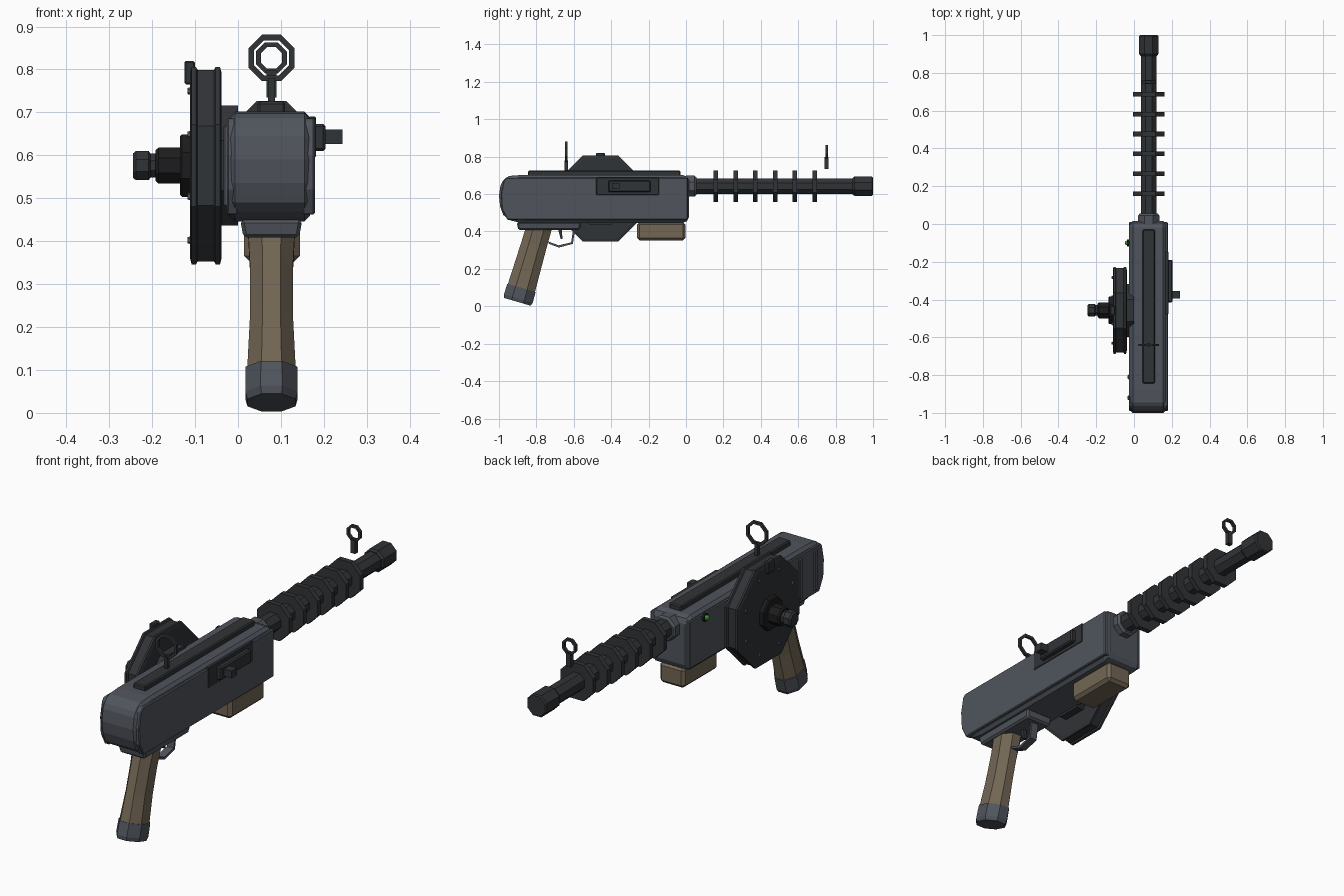
import bpy, bmesh
from math import pi, cos, sin
from mathutils import Vector as V

if "Cube" in bpy.data.objects:
    bpy.data.objects.remove(bpy.data.objects["Cube"])


def mat(name, r, g, b):
    m = bpy.data.materials.new(name)
    m.diffuse_color = (r, g, b, 1)
    m.use_nodes = True
    m.node_tree.nodes["Principled BSDF"].inputs["Base Color"].default_value = m.diffuse_color
    return m


STEEL = mat("steel", .08, .09, .108)
DARK = mat("dark_steel", .03, .033, .037)
BLACK = mat("black", .012, .012, .013)
TAN = mat("tan_grip", .17, .135, .09)
GREEN = mat("green_lamp", .1, .7, .05)
CX, BZ = .078, .642            # barrel axis


def finish(name, bm, m, bevel=0):
    bmesh.ops.recalc_face_normals(bm, faces=bm.faces)
    me = bpy.data.meshes.new(name)
    bm.to_mesh(me)
    bm.free()
    ob = bpy.data.objects.new(name, me)
    bpy.context.collection.objects.link(ob)
    me.materials.append(m)
    if bevel:
        b = ob.modifiers.new("bevel", 'BEVEL')
        b.width, b.segments, b.limit_method = bevel, 1, 'ANGLE'
    return ob


def loft(name, rings, m, closed=False, bevel=0):
    """Skin a list of point rings; closed joins the last to the first."""
    bm = bmesh.new()
    vs = [[bm.verts.new(p) for p in r] for r in rings]
    n = len(vs[0])
    pairs = list(zip(vs, vs[1:])) + ([(vs[-1], vs[0])] if closed else [])
    for a, b in pairs:
        for i in range(n):
            j = (i + 1) % n
            bm.faces.new((a[i], a[j], b[j], b[i]))
    if not closed:
        bm.faces.new(vs[0])
        bm.faces.new(vs[-1])
    return finish(name, bm, m, bevel)


def ngon(c, u, v, n=8):
    """Flat-topped polygon; u and v hold the half widths."""
    k = 1 / cos(pi / n)
    return [V(c) + k * (cos(a) * V(u) + sin(a) * V(v))
            for a in (2 * pi * (i + .5) / n for i in range(n))]


def turned(name, axis, c, sections, m, n=8, closed=False):
    """Faceted lathe part: sections are (position along axis, radius)."""
    d = V((1, 0, 0)) if axis == 'X' else V((0, 1, 0))
    u = V((0, 1, 0)) if axis == 'X' else V((1, 0, 0))
    return loft(name, [ngon(V(c) + d * t, u * r, V((0, 0, r)), n) for t, r in sections], m, closed)


def box(name, x, y, z, m, bevel=0, shrink=0):
    """Box from ranges; shrink insets the bottom."""
    def ring(h, s):
        return [(x[0] + s, y[0] + s, h), (x[1] - s, y[0] + s, h),
                (x[1] - s, y[1] - s, h), (x[0] + s, y[1] - s, h)]
    return loft(name, [ring(z[0], shrink), ring(z[1], 0)], m, bevel=bevel)


def side_profile(name, pts, x0, x1, m, bevel=0):
    return loft(name, [[(x, y, z) for y, z in pts] for x in (x0, x1)], m, bevel=bevel)


# receiver with rounded tail, and the raised side plates
tail = [(-.88, .702), (-.945, .697), (-.975, .68), (-.992, .645), (-1, .59),
        (-.994, .535), (-.978, .49), (-.945, .46), (-.88, .446)]
side_profile("receiver", tail + [(-.005, .446), (.016, .465), (.016, .685), (-.005, .702)],
             -.02, .168, STEEL, .014)
plate = [(-.975, .672), (-.96, .686), (.01, .686), (.01, .462), (-.955, .462), (-.985, .52), (-.99, .6)]
side_profile("right_side_plate", plate, .15, .179, STEEL, .004)
side_profile("left_side_plate", plate, -.026, 0, STEEL, .004)
for i, y in enumerate((-.92, -.81)):
    box(f"rear_rib_{i}", (-.034, 0), (y - .012, y + .012), (.48, .67), STEEL, .004)
box("top_rail", (.046, .11), (-.845, -.03), (.69, .725), DARK, .005)

# barrel, collar, muzzle and cooling fins
turned("barrel", 'Y', (CX, 0, BZ), [(0, .041), (.92, .041)], DARK)
turned("barrel_collar", 'Y', (CX, 0, BZ), [(0, .056), (.045, .056), (.055, .048)], STEEL)
turned("muzzle", 'Y', (CX, 0, BZ), [(.89, .044), (.9, .051), (.994, .051), (1, .046)], DARK)
for i in range(6):
    y = .16 + i * .1055
    turned(f"cooling_fin_{i}", 'Y', (CX, y, BZ), [(-.012, .084), (.012, .084)], DARK)


# ring sights
def sight(name, y, ro, ri, z0, t, w):
    turned(name + "_ring", 'Y', (CX, y, .827), [(-t, ri), (-t, ro), (t, ro), (t, ri)], DARK, closed=True)
    box(name + "_stem", (CX - w, CX + w), (y - t * 1.6, y + t * 1.6), (z0, .828 - (ro + ri) / 2), DARK)


sight("rear_sight", -.64, .054, .041, .715, .006, .008)
sight("front_sight", .752, .036, .025, .735, .007, .012)

# drum magazine with hub, winding knob, rivets and tab
DC = (0, -.457, .576)
turned("drum", 'X', DC, [(-.112, .215), (-.108, .23), (-.098, .23), (-.094, .223), (-.056, .223),
                         (-.052, .23), (-.042, .23), (-.038, .215)], DARK)
turned("drum_mount", 'X', DC, [(-.045, .14), (0, .14)], DARK)
turned("drum_hub", 'X', DC, [(-.135, .068), (-.13, .073), (-.1, .073)], BLACK)
turned("hub_neck", 'X', DC, [(-.192, .036), (-.185, .042), (-.13, .042)], BLACK)
turned("winding_knob", 'X', DC, [(-.245, .028), (-.238, .034), (-.208, .034), (-.204, .028), (-.19, .028)], DARK)
for i in range(8):
    a = 2 * pi * (i + .5) / 8
    turned(f"drum_rivet_{i}", 'X', (0, DC[1] + .188 * cos(a), DC[2] + .188 * sin(a)),
           [(-.118, .006), (-.11, .008)], STEEL, 6)
box("drum_tab", (-.125, -.1), (-.482, -.434), (.765, .82), DARK, .004)

# charging block and handle
box("ejection_plate", (.165, .182), (-.48, -.145), (.595, .69), DARK, .003)
box("charging_block", (.17, .204), (-.415, -.19), (.61, .673), DARK, .006)
box("charging_handle", (.2, .243), (-.395, -.355), (.626, .66), DARK)

# status lamp on the left side
turned("lamp_socket", 'X', (0, -.1, .667), [(-.036, .018), (0, .018)], BLACK)
turned("lamp", 'X', (0, -.1, .667), [(-.047, .006), (-.043, .011), (-.03, .012)], GREEN)

# grip, grip base and butt cap
AX = V((0, -.28, -.96)).normalized()
PV = V((0, .96, -.28)).normalized()


def grip_ring(t, hx, hy):
    c = V((CX, -.783, .43)) + AX * t
    return ngon(c, V((hx, 0, 0)), PV * hy)


loft("grip", [grip_ring(t, hx, hy) for t, hx, hy in
              ((0, .055, .068), (.1, .05, .069), (.22, .05, .072), (.36, .057, .076))], TAN)
loft("grip_cap", [grip_ring(t, hx, hy) for t, hx, hy in
                  ((.345, .06, .079), (.405, .061, .08), (.423, .056, .074))], STEEL)
box("grip_base", (.005, .15), (-.905, -.56), (.408, .45), STEEL, .008, .008)

# trigger guard as a thin bent strip, and the trigger
guard = [(-.735, .335), (-.68, .314), (-.605, .334), (-.592, .415)]
inner = [(-.735, .346), (-.68, .326), (-.614, .342), (-.603, .415)]
side_profile("trigger_guard", guard + inner[::-1], CX - .018, CX + .018, STEEL)
side_profile("trigger", [(-.685, .415), (-.665, .415), (-.66, .36), (-.67, .36)], CX - .008, CX + .008, DARK)

# fore grip
box("fore_grip", (.014, .144), (-.262, -.003), (.352, .45), TAN, .014)
